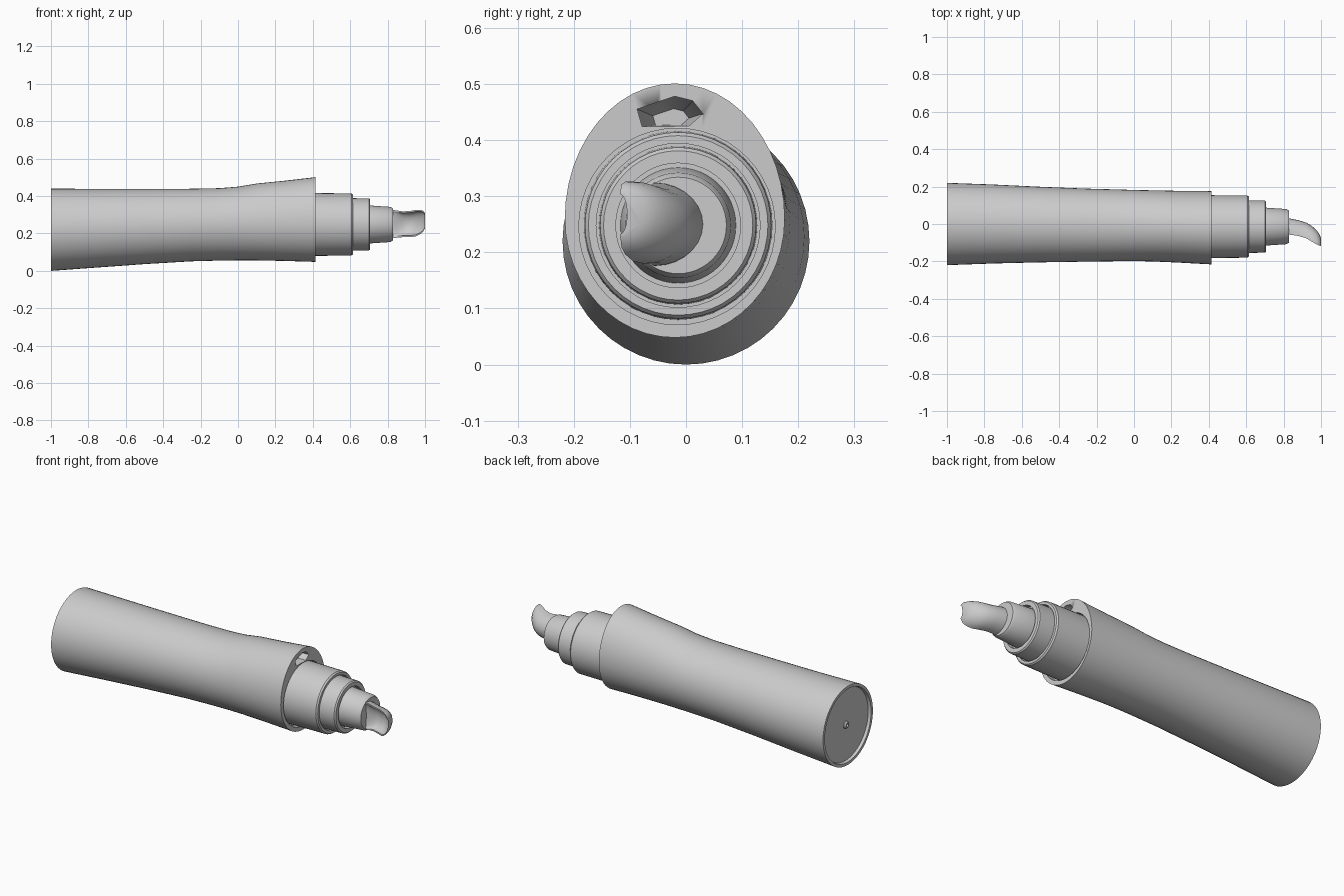
import bpy
import bmesh
from math import sin, cos, pi, radians

cube = bpy.data.objects.get("Cube")
if cube:
    bpy.data.objects.remove(cube, do_unlink=True)

grey = bpy.data.materials.new("plain_grey")
grey.use_nodes = True
colour = (0.6, 0.6, 0.6, 1)
grey.diffuse_color = colour
grey.node_tree.nodes["Principled BSDF"].inputs["Base Color"].default_value = colour


def ellipse(x, cy, cz, ry, up, down, n=48):
    """Ring around the x axis with separate upper and lower heights."""
    ring = []
    for i in range(n):
        a = 2 * pi * i / n
        s = sin(a)
        ring.append((x, cy + ry * cos(a), cz + s * (up if s > 0 else down)))
    return ring


def circle(x, r, cy, cz):
    return ellipse(x, cy, cz, r, r, r)


def loft(name, rings, angle=35):
    """Skin a list of equal rings and cap both ends."""
    bm = bmesh.new()
    rows = [[bm.verts.new(p) for p in ring] for ring in rings]
    n = len(rows[0])
    for a, b in zip(rows, rows[1:]):
        for i in range(n):
            j = (i + 1) % n
            bm.faces.new((a[i], a[j], b[j], b[i]))
    bm.faces.new(rows[0])
    bm.faces.new(rows[-1])
    bmesh.ops.recalc_face_normals(bm, faces=bm.faces)
    mesh = bpy.data.meshes.new(name)
    bm.to_mesh(mesh)
    bm.free()
    obj = bpy.data.objects.new(name, mesh)
    bpy.context.collection.objects.link(obj)
    mesh.materials.append(grey)
    bpy.ops.object.select_all(action="DESELECT")
    obj.select_set(True)
    bpy.context.view_layer.objects.active = obj
    bpy.ops.object.shade_smooth_by_angle(angle=radians(angle))
    return obj


# Sleeve: x, centre y, centre z, half width, height above, depth below
CY, CZ = -0.016, 0.246
sections = [
    (-1.0, 0.0, 0.22, 0.22, 0.22, 0.22),
    (-0.75, 0.0, 0.228, 0.211, 0.21, 0.21),
    (-0.5, -0.003, 0.237, 0.202, 0.201, 0.201),
    (-0.25, -0.006, 0.245, 0.195, 0.194, 0.194),
    (-0.1, -0.007, 0.249, 0.192, 0.193, 0.194),
    (0.0, -0.008, 0.252, 0.19, 0.198, 0.196),
    (0.1, -0.01, 0.254, 0.19, 0.213, 0.198),
    (0.25, -0.015, 0.257, 0.192, 0.225, 0.204),
    (0.415, -0.02, 0.26, 0.196, 0.241, 0.212),
]
rings = [circle(-0.985, 0.19, 0, 0.22), circle(-0.985, 0.2, 0, 0.22),
         circle(-1.0, 0.204, 0, 0.22)]
rings += [ellipse(*s) for s in sections]
rings += [circle(0.415, 0.175, CY, CZ), circle(0.38, 0.175, CY, CZ),
          circle(0.38, 0.16, CY, CZ)]
sleeve = loft("sleeve", rings)

# Tapering pocket in the top of the sleeve's front face
outline = [(-0.087, 0.455), (-0.078, 0.424), (0.005, 0.425), (0.03, 0.447),
           (0.012, 0.47), (-0.02, 0.478), (-0.05, 0.468)]


def pocket_ring(x, scale, drop):
    return [(x, -0.025 + (y + 0.025) * scale, 0.447 - drop + (z - 0.447) * scale)
            for y, z in outline]


cutter = loft("pocket_cutter", [pocket_ring(0.45, 1, 0), pocket_ring(0.38, 1, 0),
                                pocket_ring(0.26, 0.55, 0.008)])
cutter.hide_render = True
cutter.hide_viewport = True
cut = sleeve.modifiers.new("pocket", "BOOLEAN")
cut.operation = "DIFFERENCE"
cut.solver = "EXACT"
cut.object = cutter

# Stepped collars, each rising from a narrow groove in the one behind
profile = [(0.3, 0.12), (0.3, 0.169), (0.606, 0.166), (0.614, 0.16), (0.614, 0.146),
           (0.585, 0.146), (0.585, 0.141), (0.7, 0.139), (0.707, 0.133),
           (0.707, 0.111), (0.68, 0.111), (0.68, 0.103), (0.815, 0.094),
           (0.828, 0.086), (0.828, 0.03)]
loft("stepped_collars", [circle(x, r, CY + 0.002, CZ + 0.002) for x, r in profile])

# Scooped tip: x, centre z, half height, edge y, back y, hollow y
tip = [(0.8, 0.25, 0.075, -0.055, 0.035, -0.055),
       (0.84, 0.25, 0.074, -0.058, 0.028, -0.05),
       (0.88, 0.249, 0.069, -0.064, 0.02, -0.025),
       (0.92, 0.25, 0.07, -0.076, 0.008, -0.028),
       (0.95, 0.255, 0.071, -0.094, -0.01, -0.044),
       (0.975, 0.261, 0.065, -0.108, -0.032, -0.066),
       (0.99, 0.265, 0.056, -0.115, -0.052, -0.085),
       (1.0, 0.268, 0.04, -0.117, -0.075, -0.105)]
rings = []
for x, cz, h, edge, back, hollow in tip:
    outer = [(x, edge + (back - edge) * sin(pi * i / 14), cz + h * cos(pi * i / 14))
             for i in range(15)]
    inner = [(x, edge + (hollow - edge) * sin(pi * i / 14),
              cz + h * 0.88 * cos(pi * i / 14)) for i in range(14, -1, -1)]
    rings.append(outer + inner)
loft("scooped_tip", rings, 50)

# Small dimpled stud in the middle of the rear cap
stud = [(-0.98, 0.02), (-0.99, 0.02), (-0.997, 0.014), (-0.997, 0.008), (-0.988, 0.006)]
loft("rear_stud", [circle(x, r, 0, 0.22) for x, r in stud])
